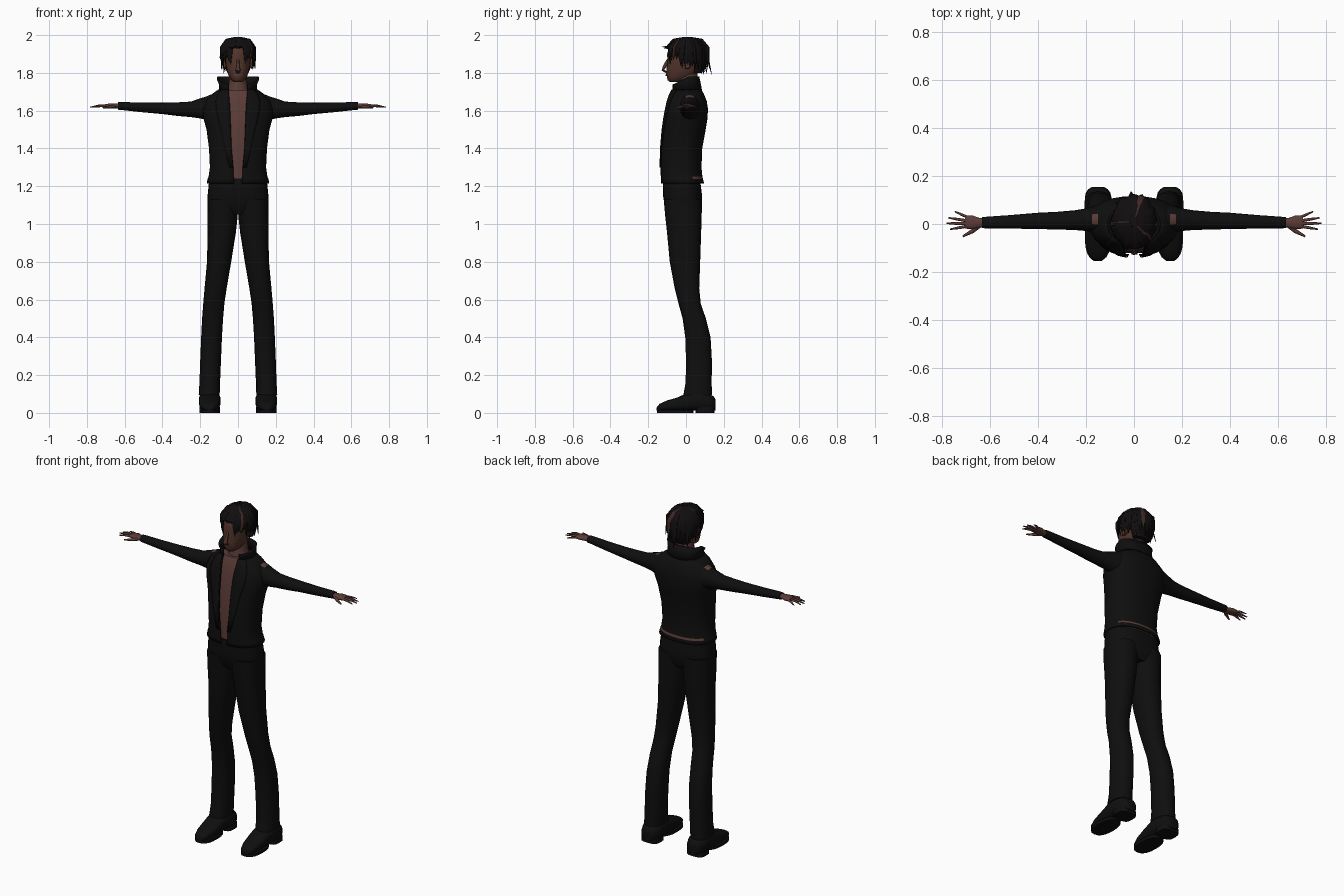
import bpy, bmesh, math, random
from mathutils import Vector as V

if "Cube" in bpy.data.objects:
    bpy.data.objects.remove(bpy.data.objects["Cube"])

random.seed(4)


def material(name, rgb):
    m = bpy.data.materials.new(name)
    m.diffuse_color = (*rgb, 1)
    m.use_nodes = True
    m.node_tree.nodes["Principled BSDF"].inputs["Base Color"].default_value = m.diffuse_color
    return m


BLACK = material("black cloth", (0.0045, 0.0045, 0.0045))
HAIR = material("black hair", (0.005, 0.004, 0.004))
SKIN = material("brown skin", (0.105, 0.045, 0.038))
FACE = material("face skin", (0.085, 0.035, 0.024))
STREAK = material("brown hair streak", (0.05, 0.022, 0.02))


def ring(c, u, v, n=16, e=1.0, a0=0.0, a1=None):
    """Superellipse ring round c; an open arc when a1 is given."""
    c, u, v = V(c), V(u), V(v)
    out = []
    for i in range(n):
        a = a0 + (2 * math.pi * i / n if a1 is None else (a1 - a0) * i / (n - 1))
        s, k = math.sin(a), math.cos(a)
        out.append(c + u * math.copysign(abs(s) ** e, s) + v * math.copysign(abs(k) ** e, k))
    return out


def loft(name, rings, mats, closed=True, mx=1, rule=None, thick=0, angle=50):
    """Skin a list of rings; mx=-1 mirrors in x; rule(face) picks the second material."""
    bm = bmesh.new()
    rows = [[bm.verts.new((p.x * mx, p.y, p.z)) for p in r] for r in rings]
    n = len(rows[0])
    for r, q in zip(rows, rows[1:]):
        for i in range(n if closed else n - 1):
            j = (i + 1) % n
            bm.faces.new((r[i], r[j], q[j], q[i]))
    if closed:
        bm.faces.new(rows[0])
        bm.faces.new(rows[-1])
    bmesh.ops.recalc_face_normals(bm, faces=bm.faces)
    if rule:
        for f in bm.faces:
            f.material_index = int(rule(f))
    me = bpy.data.meshes.new(name)
    bm.to_mesh(me)
    bm.free()
    ob = bpy.data.objects.new(name, me)
    bpy.context.collection.objects.link(ob)
    for m in mats:
        me.materials.append(m)
    if thick:
        s = ob.modifiers.new("thickness", "SOLIDIFY")
        s.thickness, s.offset = thick, 0
    bpy.context.view_layer.objects.active = ob
    ob.select_set(True)
    bpy.ops.object.shade_smooth_by_angle(angle=math.radians(angle))
    ob.select_set(False)
    return ob


def box_ring(z, x0, x1, y0, y1, n=16, e=1.0):
    """Horizontal ring from its limits."""
    return ring(((x0 + x1) / 2, (y0 + y1) / 2, z), ((x1 - x0) / 2, 0, 0), (0, (y0 - y1) / 2, 0), n, e)


def strand(name, pts, sizes, ref, mats, n=6, mx=1):
    """Tapering tube along a path; sizes are (width, thickness), ref(p) gives the flat side."""
    pts = [V(p) for p in pts]
    rings = []
    for i, p in enumerate(pts):
        t = (pts[min(i + 1, len(pts) - 1)] - pts[max(i - 1, 0)]).normalized()
        side = t.cross(ref(p)).normalized()
        rings.append(ring(p, side * sizes[i][0], side.cross(t) * sizes[i][1], n))
    return loft(name, rings, mats, mx=mx)


# Jacket: open rings (z, half width, front, back, opening half width)
JACKET = [(1.215, .162, -.13, .092, .022), (1.238, .157, -.13, .086, .022), (1.25, .152, -.13, .083, .023),
          (1.30, .145, -.132, .078, .025), (1.40, .15, -.13, .082, .034), (1.50, .163, -.122, .10, .038),
          (1.56, .18, -.113, .11, .04), (1.61, .185, -.104, .112, .042), (1.65, .17, -.095, .106, .045),
          (1.685, .135, -.085, .092, .048), (1.71, .10, -.075, .078, .048)]


def jacket_ring(z, rx, yf, yb, w, grow=0, span=None, n=29):
    a0 = math.asin((w / rx) ** (1 / .85))
    a1 = 2 * math.pi - a0 if span is None else a0 + span
    return ring((0, (yf + yb) / 2, z), (rx + grow, 0, 0), (0, (yf - yb) / 2 - grow, 0), n, .85, a0, a1)


loft("jacket_body", [jacket_ring(*r) for r in JACKET], [BLACK, SKIN], closed=False, thick=.008,
     rule=lambda f: 1.238 < f.calc_center_median().z < 1.25 and f.calc_center_median().y > .04)

# Standing collar, flared and higher at the back
collar = []
for z, rx, yf, yb, lift in ((1.70, .098, -.075, .082, 0), (1.735, .098, -.074, .074, .01), (1.75, .108, -.072, .066, .03)):
    r = jacket_ring(z, rx, yf, yb, .05)
    for p in r:
        p.z += lift * min(1, max(-.5, (p.y + .045) / .06))
    collar.append(r)
loft("collar", collar, [BLACK], closed=False, thick=.008)

# Torso skin showing in the jacket opening, and neck
loft("torso_skin", [box_ring(z, -rx + .012, rx - .012, yf + .012, yb - .012, 24, .85) for z, rx, yf, yb, w in JACKET], [SKIN])
loft("neck", [box_ring(z, -w, w, a, b) for z, w, a, b in
              ((1.66, .075, -.06, .07), (1.71, .055, -.05, .062), (1.76, .047, -.045, .06), (1.83, .047, -.04, .06))], [SKIN])

# Head: rings (z, half width, front, back)
HEAD = [(1.752, .022, -.085, -.03), (1.762, .036, -.098, .0), (1.785, .05, -.102, .05), (1.82, .061, -.103, .08),
        (1.86, .067, -.098, .095), (1.90, .07, -.10, .098), (1.94, .066, -.088, .09), (1.965, .05, -.06, .07), (1.98, .02, -.02, .04)]
loft("head", [box_ring(z, -w, w, a, b, 20, .9) for z, w, a, b in HEAD], [FACE])
strand("nose", [(0, -.095, 1.872), (0, -.112, 1.835), (0, -.122, 1.815), (0, -.1, 1.80)],
       [(.006, .006), (.009, .01), (.013, .008), (.01, .004)], lambda p: V((0, -1, 0)), [FACE], 8)
strand("lips", [(-.022, -.098, 1.788), (0, -.105, 1.788), (.022, -.098, 1.788)],
       [(.002, .002), (.006, .004), (.002, .002)], lambda p: V((0, -1, 0)), [SKIN])

# Parts that come in pairs
LEG = [(1.13, -.002, .16, -.118, .085), (1.04, .002, .162, -.11, .083), (.95, .012, .161, -.10, .08),
       (.80, .036, .164, -.086, .075), (.66, .06, .177, -.06, .07), (.58, .072, .184, -.04, .078),
       (.50, .079, .19, -.018, .105), (.40, .085, .195, -.004, .13), (.28, .09, .2, 0, .137),
       (.16, .095, .204, -.002, .136), (.095, .097, .208, -.014, .137)]
SLEEVE = [(.12, .02, 1.615, .06, .075), (.15, .02, 1.613, .06, .07), (.175, .02, 1.613, .053, .06), (.20, .018, 1.612, .047, .053),
          (.25, .016, 1.607, .041, .041), (.32, .014, 1.608, .037, .036), (.40, .013, 1.612, .034, .030),
          (.52, .009, 1.618, .028, .025), (.62, .006, 1.625, .024, .021), (.635, .006, 1.625, .023, .02)]
SHOE = [(-.155, .016, .152, .025), (-.14, .034, .152, .044), (-.10, .047, .151, .062), (-.05, .055, .15, .076),
        (0, .056, .15, .098), (.06, .058, .15, .11), (.115, .056, .15, .10), (.145, .042, .15, .085), (.155, .025, .15, .07)]
FINGERS = [((.690, .026), (.748, .052), .006), ((.70, .014), (.775, .026), .0065),
           ((.702, .002), (.782, .003), .007), ((.70, -.01), (.768, -.022), .0065)]
for side, mx in (("left", 1), ("right", -1)):
    loft(side + "_trouser_leg", [box_ring(*r, e=.85) for r in LEG], [BLACK], mx=mx)
    loft(side + "_sleeve", [ring((x, y, z), (0, ry, 0), (0, 0, rz), 16) for x, y, z, ry, rz in SLEEVE], [BLACK, SKIN], mx=mx,
         rule=lambda f: .145 < abs(f.calc_center_median().x) < .175 and f.normal.z > .75)
    loft(side + "_lapel", [jacket_ring(z, rx, yf, yb, w, .007, .12 + .38 * (z - 1.3) / .4, 5)
                           for z, rx, yf, yb, w in JACKET[3:]], [BLACK], closed=False, mx=mx, thick=.004)
    # Shoe upper, sole and heel
    loft(side + "_shoe", [ring((x, y, .012 + h / 2 - .004), (w, 0, 0), (0, 0, h / 2 - .004), 14, .7) for y, w, x, h in SHOE], [BLACK], mx=mx)
    loft(side + "_sole", [box_ring(z, .097, .205, -.154, .04, 20, .8) for z in (0, .016)], [BLACK], mx=mx)
    loft(side + "_heel", [box_ring(z, .095, .205, .05, .15, 16, .6) for z in (0, .03)], [BLACK], mx=mx)
    # Hand
    loft(side + "_palm", [ring((x, y, z), (0, ry, 0), (0, 0, rz), 12, .8) for x, y, z, ry, rz in
                          ((.61, .005, 1.625, .018, .014), (.645, .005, 1.625, .02, .013), (.675, .007, 1.626, .029, .013),
                           (.705, .008, 1.625, .027, .009))], [SKIN], mx=mx)
    up = lambda p: V((0, 0, 1))
    for i, (a, b, w) in enumerate(FINGERS):
        strand(f"{side}_finger_{i + 1}", [(*a, 1.625), ((a[0] + b[0]) / 2, (a[1] + b[1]) / 2, 1.625), (*b, 1.618)],
               [(w, w), (w * .9, w * .9), (w * .45, w * .4)], up, [SKIN], 8, mx)
    strand(side + "_thumb", [(.645, -.005, 1.622), (.675, -.03, 1.62), (.715, -.052, 1.616)],
           [(.011, .009), (.009, .008), (.004, .004)], up, [SKIN], 8, mx)
    # Ear
    loft(side + "_ear", [ring((x, .012, 1.85), (0, ry, 0), (0, .006, rz), 10) for x, ry, rz in
                         ((.06, .012, .02), (.074, .018, .03), (.08, .015, .026))], [FACE], mx=mx)

# Hips of the trousers
loft("trouser_hips", [box_ring(z, -x, x, a, b, 28, .8) for z, x, a, b in
                      ((1.05, .13, -.085, .06), (1.10, .16, -.112, .084), (1.15, .161, -.122, .085), (1.24, .152, -.122, .074))], [BLACK])

# Hair cap over skull: rings (z, half width, front, back)
loft("hair_cap", [box_ring(z, -w, w, a, b, 20) for z, w, a, b in
                  ((1.80, .056, .035, .085), (1.84, .071, .03, .1), (1.88, .077, .01, .107), (1.92, .079, -.05, .107),
                   (1.95, .072, -.09, .098), (1.975, .05, -.06, .075), (1.988, .02, -.02, .04))], [HAIR])

# Hair locks falling from the crown; angle 0 is the front
CENTRE = V((0, .008, 1.89))
for layer in range(2):
    count = 26
    for i in range(count):
        a = 2 * math.pi * (i + .5 * layer) / count
        front = (1 + math.cos(a)) / 2
        off = abs((a + math.pi) % (2 * math.pi) - math.pi)
        if off < .4:
            end = 1.93
        elif off < 1.1:
            end = 1.85
        else:
            end = 1.795 + .03 * (off < 1.9)
        end += random.uniform(-.01, .03)
        s, c = math.sin(a), -math.cos(a)
        k = random.uniform(.96, 1.06) + .03 * layer
        flick = random.uniform(-.02, .03) if layer else 0
        pts = []
        for f, z in ((.2, 1.985), (.7, 1.974), (1.0, 1.935), (1.03, (1.935 + end) / 2), (.97 - .06 * (1 - front), end)):
            r = f * k
            if z == end:
                r += flick / .1
            pts.append((s * .084 * r, .008 + c * .106 * r, z))
        streak = layer and i % 8 == 3
        strand("hair_lock", pts, [(.008, .005), (.014, .007), (.015, .007), (.011, .005), (.001, .001)],
               lambda p: p - CENTRE, [STREAK if streak else HAIR], 6)
